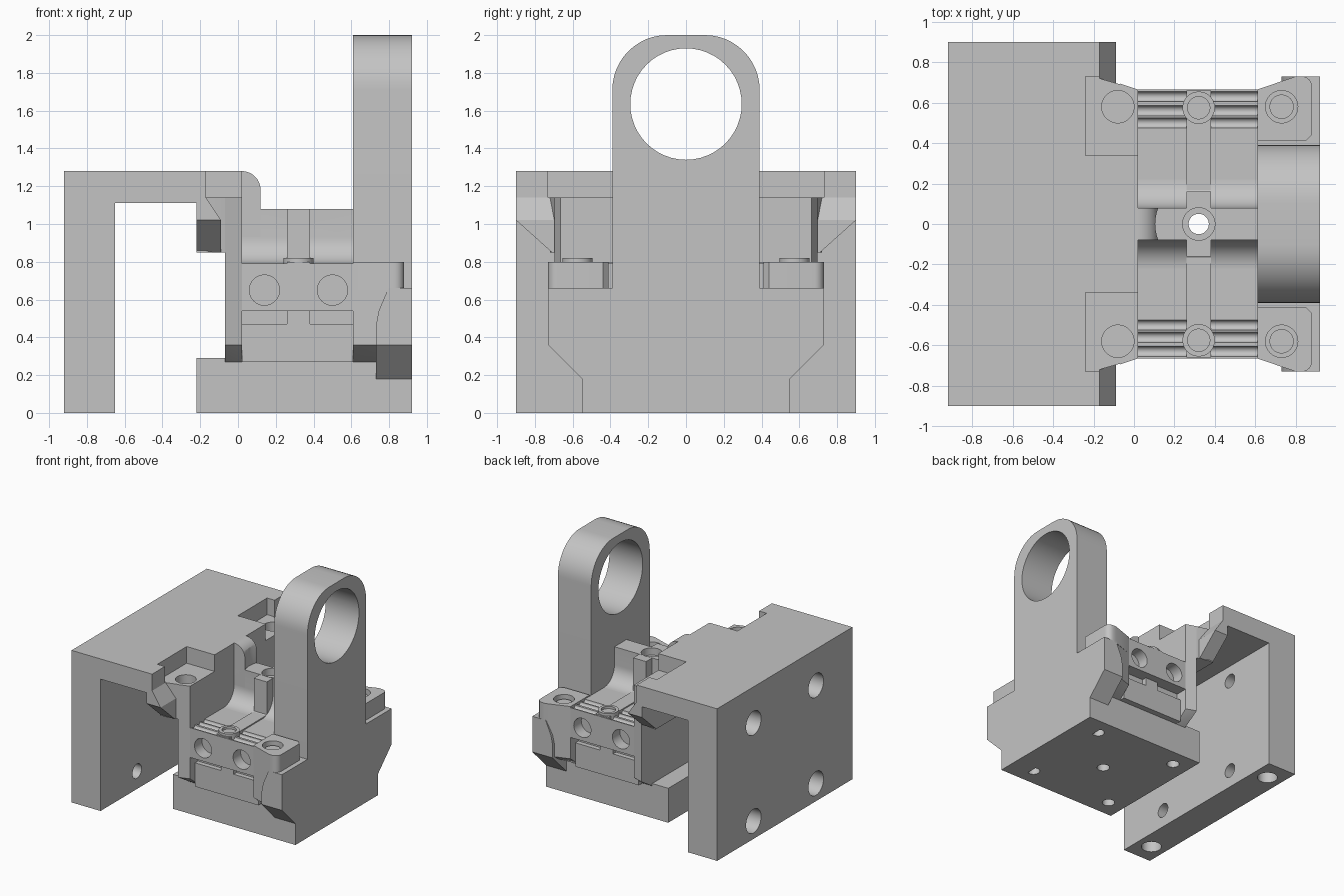
import bpy, bmesh
from math import pi, sin, cos
from mathutils import Matrix, Vector

if "Cube" in bpy.data.objects:
    bpy.data.objects.remove(bpy.data.objects["Cube"])

grey = bpy.data.materials.new("machined_grey")
grey.use_nodes = True
grey.diffuse_color = (0.55, 0.55, 0.55, 1)
grey.node_tree.nodes["Principled BSDF"].inputs["Base Color"].default_value = (0.55, 0.55, 0.55, 1)


def finish(name, bm):
    bmesh.ops.recalc_face_normals(bm, faces=bm.faces)
    mesh = bpy.data.meshes.new(name)
    bm.to_mesh(mesh)
    bm.free()
    mesh.materials.append(grey)
    ob = bpy.data.objects.new(name, mesh)
    bpy.context.collection.objects.link(ob)
    return ob


def prism(name, outline, axis, lo, hi):
    """Extrude a 2D outline along x (outline is y,z), y (x,z) or z (x,y)."""
    place = {"x": lambda a, b: (lo, a, b), "y": lambda a, b: (a, lo, b), "z": lambda a, b: (a, b, lo)}[axis]
    bm = bmesh.new()
    face = bm.faces.new([bm.verts.new(place(a, b)) for a, b in outline])
    new = bmesh.ops.extrude_face_region(bm, geom=[face])["geom"]
    step = Vector([(hi - lo) * (axis == c) for c in "xyz"])
    bmesh.ops.translate(bm, verts=[v for v in new if isinstance(v, bmesh.types.BMVert)], vec=step)
    return finish(name, bm)


def box(name, x0, x1, y0, y1, z0, z1):
    return prism(name, [(x0, y0), (x1, y0), (x1, y1), (x0, y1)], "z", z0, z1)


def hull(name, points):
    bm = bmesh.new()
    for p in points:
        bm.verts.new(p)
    bmesh.ops.convex_hull(bm, input=bm.verts)
    bmesh.ops.dissolve_limit(bm, angle_limit=0.01, verts=bm.verts, edges=bm.edges)
    return finish(name, bm)


def cylinder(name, axis, centre, r, length):
    bm = bmesh.new()
    turn = {"x": Matrix.Rotation(pi / 2, 4, "Y"), "y": Matrix.Rotation(pi / 2, 4, "X"), "z": Matrix()}[axis]
    bmesh.ops.create_cone(bm, cap_ends=True, segments=48, radius1=r, radius2=r, depth=length,
                          matrix=Matrix.Translation(centre) @ turn)
    return finish(name, bm)


def arc(cx, cz, r, a0, a1, n=12):
    return [(cx + r * cos(a0 + (a1 - a0) * i / n), cz + r * sin(a0 + (a1 - a0) * i / n)) for i in range(n + 1)]


def cut(parts, cutters):
    """Subtract every cutter from every part, then drop the cutters."""
    for ob in parts:
        for c in cutters:
            m = ob.modifiers.new("cut", "BOOLEAN")
            m.operation, m.solver, m.object = "DIFFERENCE", "EXACT", c
        dg = bpy.context.evaluated_depsgraph_get()
        mesh = bpy.data.meshes.new_from_object(ob.evaluated_get(dg))
        ob.modifiers.clear()
        ob.data = mesh
    for c in cutters:
        bpy.data.objects.remove(c)


def bore(axis, centre, r, length):
    return cylinder("cutter", axis, centre, r, length)


SIDES = (-1, 1)

# Angle bracket: upright back plate with the top plate
bracket = prism("angle_bracket", [(-.92, 0), (-.65, 0), (-.65, 1.11), (-.2, 1.11), (-.17, 1.14),
                                  (-.17, 1.28), (-.92, 1.28)], "y", -.9, .9)
hook = prism("bracket_nose", [(-.22, .85), (-.09, .85), (-.09, 1.02), (-.17, 1.14), (-.17, 1.28),
                              (-.22, 1.28)], "y", -.9, .9)
cut([hook], [prism("cutter", [(s * .71, .85), (s * .95, 1.065), (s * .95, .8), (s * .71, .8)], "x", -.3, 0)
             for s in SIDES])
cut([bracket, hook], [box("cutter", -.24, .1, min(s * .34, s * .73), max(s * .34, s * .73), 1.14, 1.4)
                      for s in SIDES])
holes = []
for s in SIDES:
    for z in (.15, .975):
        holes += [bore("x", (-.9, s * .415, z), .1, .26), bore("x", (-.7, s * .415, z), .06, .4)]
    holes.append(bore("z", (-.785, s * .72, 0), .08, .2))
cut([bracket], holes)

# Bracket centre and round-nosed tongue
centre = box("bracket_centre", -.18, .02, -.34, .34, .85, 1.28)
tongue = prism("bracket_tongue", [(-.05, .8), (.12, .8)] + arc(.02, 1.18, .1, 0, pi / 2) + [(-.05, 1.28)],
               "y", -.08, .08)
cut([tongue], [bore("z", (.32, 0, 1.2), .215, .24)])

# Tapered deck and hanging arm on the bracket side
deck = hull("screw_deck", [(x, s * y, z) for s in SIDES for z in (.85, 1.14)
                           for x, y in ((-.22, .72), (-.17, .72), (.02, .665))])
arm = hull("bracket_arm", [(x, s * y, z) for s in SIDES for x, w in ((-.07, .695), (.02, .665))
                           for y, z in ((w, 1.14), (w, .36), (.55, .27))])
cut([deck, arm, hook], [bore("z", (-.08, s * .58, 1.14), .08, .16) for s in SIDES])

# Base plate
base = box("base_plate", -.22, .92, -.55, .55, 0, .27)
lip = box("base_lip", -.22, -.07, -.55, .55, .2, .29)
cut([base, lip], [bore("z", (-.15, 0, .29), .045, .3)])
base_holes = [bore("z", (x, s * .4, 0), .05, .2) for x in (-.07, .71) for s in SIDES]
cut([base], base_holes + [bore("z", (.84, 0, 0), .08, .2), bore("z", (.32, 0, .2), .05, 1)])

# Slide carriage between the arms
lower = box("slide_lower", .02, .61, -.6, .6, .27, .54)
cut([lower], [box("cutter", a, b, min(s * .56, s * .7), max(s * .56, s * .7), .47, .56)
              for a, b in ((0, .26), (.38, .63)) for s in SIDES])
upper = box("slide_upper", .02, .61, -.665, .665, .54, .79)
grooves = [bore("x", (x, s * y, .79), .025, w) for s in SIDES for y in (.5, .56, .63)
           for x, w in ((.13, .26), (.51, .26))]
ports = [bore("y", (x, s * .665, .65), .08, .2) for x in (.14, .5) for s in SIDES]
cut([upper], grooves + ports)

# Central ridge with concave feet and a boss
half = [(.08, 1.08)] + arc(.22, .93, .14, pi, 1.5 * pi) + [(.22, .6)]
ridge = prism("slide_ridge", half + [(-y, z) for y, z in reversed(half)], "x", .02, .61)
boss = box("ridge_boss", .26, .38, -.16, .16, .6, 1.079)
cut([lower, upper, ridge, boss], [bore("z", (.32, 0, .7), .05, 2)])
cut([ridge, boss], [bore("z", (.32, 0, 1.08), .08, .12)])
strip = box("slide_strip", .26, .38, -.66, .66, .7, .8)
cut([strip], [bore("z", (.32, 0, .7), .05, 1)])

# Upright with the large ring opening
outline = [(.39, 0.2)] + arc(.1, 1.71, .29, 0, pi / 2)
upright = prism("ring_upright", outline + [(-y, z) for y, z in reversed(outline)], "x", .61, .92)
cut([upright], [bore("x", (.76, 0, 1.635), .295, 1)])

# Chamfered shoulder block beside the upright
shoulder = prism("shoulder_block", [(s * y, z) for s, pts in (
    (1, ((.55, 0), (.55, .18), (.73, .36), (.73, .66))),
    (-1, ((.73, .66), (.73, .36), (.55, .18), (.55, 0)))) for y, z in pts], "x", .73, .92)
cut([shoulder], [prism("cutter", [(.7, .46), (.73, .46), (.745, .54), (.8, .67), (.7, .67)],
                       "y", min(s * .6, s), max(s * .6, s)) for s in SIDES])
core = hull("clamp_arm", [(x, s * y, z) for s in SIDES for x, w in ((.61, .665), (.8, .727))
                          for y, z in ((w, .66), (w, .36), (.55, .27))])

# Screw pads and screws on both sides
for s, side in ((-1, "front"), (1, "back")):
    corner = [(.61, .41), (.85, .41), (.88, .44)] + arc(.83, .68, .05, 0, pi / 2, 6) + [(.8, .73), (.61, .665)]
    pad = prism(side + "_screw_pad", [(x, s * y) for x, y in corner], "z", .65, .8)
    cut([pad], [bore("z", (.73, s * .58, .8), .08, .12)])
    screw = cylinder(side + "_pad_screw", "z", (.73, s * .58, .73), .06, .08)
    middle = cylinder(side + "_slide_screw", "z", (.32, s * .575, .77), .08, .1)
    cut([middle], [bore("z", (.32, s * .575, .82), .055, .06)])

# Smooth the round surfaces, keep edges sharp
bpy.ops.object.select_all(action="DESELECT")
for ob in bpy.context.collection.objects:
    if ob.type == "MESH" and ob.data.materials and ob.data.materials[0] == grey:
        ob.select_set(True)
        bpy.context.view_layer.objects.active = ob
bpy.ops.object.shade_smooth_by_angle(angle=0.5)
